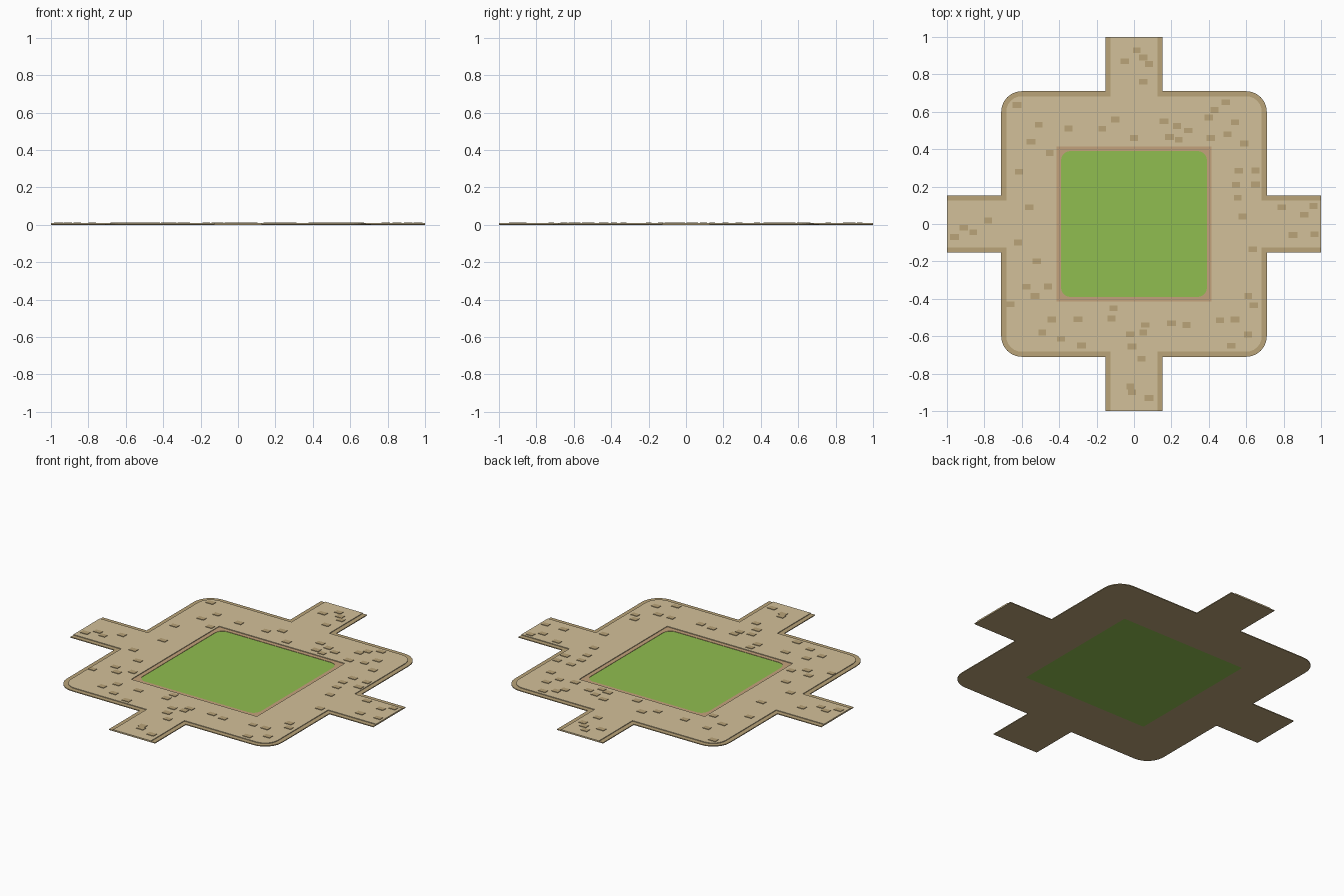
import bpy, bmesh, math

if "Cube" in bpy.data.objects:
    bpy.data.objects.remove(bpy.data.objects["Cube"])


def material(name, rgb):
    m = bpy.data.materials.new(name)
    m.diffuse_color = (*rgb, 1)
    m.use_nodes = True
    m.node_tree.nodes["Principled BSDF"].inputs["Base Color"].default_value = m.diffuse_color
    return m


SAND = material("sand", (0.65, 0.53, 0.32))
EDGE = material("dark_sand", (0.49, 0.37, 0.19))
RIM = material("brown_rim", (0.55, 0.36, 0.20))
GRASS = material("grass", (0.28, 0.51, 0.08))


def arc(cx, cy, r, start, steps=6):
    return [(cx + r * math.cos(start + math.pi / 2 * i / steps),
             cy + r * math.sin(start + math.pi / 2 * i / steps)) for i in range(steps + 1)]


def rounded_square(half, r):
    if r == 0:
        return [(half, -half), (half, half), (-half, half), (-half, -half)]
    c = half - r
    return (arc(c, c, r, 0) + arc(-c, c, r, math.pi / 2)
            + arc(-c, -c, r, math.pi) + arc(c, -c, r, 1.5 * math.pi))


def plaza_outline(inset):
    # one quarter (arm end, inner corner, rounded corner), turned four times
    half, arm, r = 0.71 - inset, 0.152 - inset, 0.11 - inset
    quarter = [(1, -arm), (1, arm), (half, arm)] + arc(half - r, half - r, r, 0) + [(arm, half)]
    pts = []
    for k in range(4):
        c, s = round(math.cos(k * math.pi / 2)), round(math.sin(k * math.pi / 2))
        pts += [(c * x - s * y, s * x + c * y) for x, y in quarter]
    return pts


def slab(name, loops, z0, z1, mat):
    cu = bpy.data.curves.new(name, 'CURVE')
    cu.dimensions = '2D'
    cu.fill_mode = 'BOTH'
    cu.extrude = (z1 - z0) / 2
    for pts in loops:
        sp = cu.splines.new('POLY')
        sp.points.add(len(pts) - 1)
        for p, (x, y) in zip(sp.points, pts):
            p.co = (x, y, 0, 1)
        sp.use_cyclic_u = True
    ob = bpy.data.objects.new(name, cu)
    bpy.context.collection.objects.link(ob)
    ob.location.z = (z0 + z1) / 2
    bpy.ops.object.select_all(action='DESELECT')
    ob.select_set(True)
    bpy.context.view_layer.objects.active = ob
    bpy.ops.object.convert(target='MESH')
    ob = bpy.context.object
    for p in ob.data.polygons:
        p.use_smooth = False
    ob.data.materials.clear()
    ob.data.materials.append(mat)
    return ob


# Stepped paving with a square opening
opening = rounded_square(0.415, 0)
slab("paving_edge", [plaza_outline(0), opening], 0, 0.005, EDGE)
slab("paving_top", [plaza_outline(0.027), opening], 0.005, 0.009, SAND)
# Strips that carry the top surface to the ends of the arms are part of the outline

# Lawn and its raised frame
slab("lawn", [opening], 0, 0.003, GRASS)
slab("lawn_rim", [opening, rounded_square(0.39, 0.05)], 0.003, 0.005, RIM)

# Small flat stones scattered on the paving
STONES = [
    (.015, .93), (.05, .89), (-.05, .87), (.08, .855), (.05, .76),
    (-.625, .635), (-.51, .53), (-.35, .51), (-.55, .44), (-.45, .38), (-.615, .28),
    (-.10, .56), (-.17, .51), (0, .46), (.16, .55), (.23, .525), (.29, .50), (.19, .465),
    (.24, .45), (.40, .57), (.49, .65), (.43, .61), (.54, .545), (.41, .46), (.50, .48),
    (.59, .43), (.56, .285), (.65, .285), (.545, .21), (.65, .21), (.555, .14), (.58, .04),
    (.79, .09), (.96, .095), (.91, .05), (.85, -.06), (.965, -.055), (.635, -.135),
    (-.56, .09), (-.78, .02), (-.91, -.02), (-.96, -.07), (-.86, -.045), (-.62, -.10),
    (-.52, -.20), (-.46, -.335), (-.575, -.335), (-.53, -.385), (-.66, -.43), (-.44, -.51),
    (-.30, -.51), (-.49, -.58), (-.39, -.615), (-.28, -.65), (-.11, -.45), (-.12, -.505),
    (.06, -.54), (.05, -.58), (-.02, -.59), (-.01, -.655), (.04, -.72), (.28, -.54),
    (.20, -.53), (.61, -.385), (.64, -.435), (.54, -.51), (.46, -.515), (.61, -.59),
    (.52, -.65), (-.02, -.87), (-.01, -.90), (.08, -.93)]
bm = bmesh.new()
for i, (x, y) in enumerate(STONES):
    size = (0.044 + 0.003 * (i % 3 - 1), 0.029 + 0.003 * (i % 2), 0.005)
    cube = bmesh.ops.create_cube(bm, size=1)['verts']
    bmesh.ops.scale(bm, vec=size, verts=cube)
    bmesh.ops.translate(bm, vec=(x, y, 0.0095), verts=cube)
mesh = bpy.data.meshes.new("paving_stones")
bm.to_mesh(mesh)
bm.free()
mesh.materials.append(EDGE)
bpy.context.collection.objects.link(bpy.data.objects.new("paving_stones", mesh))
